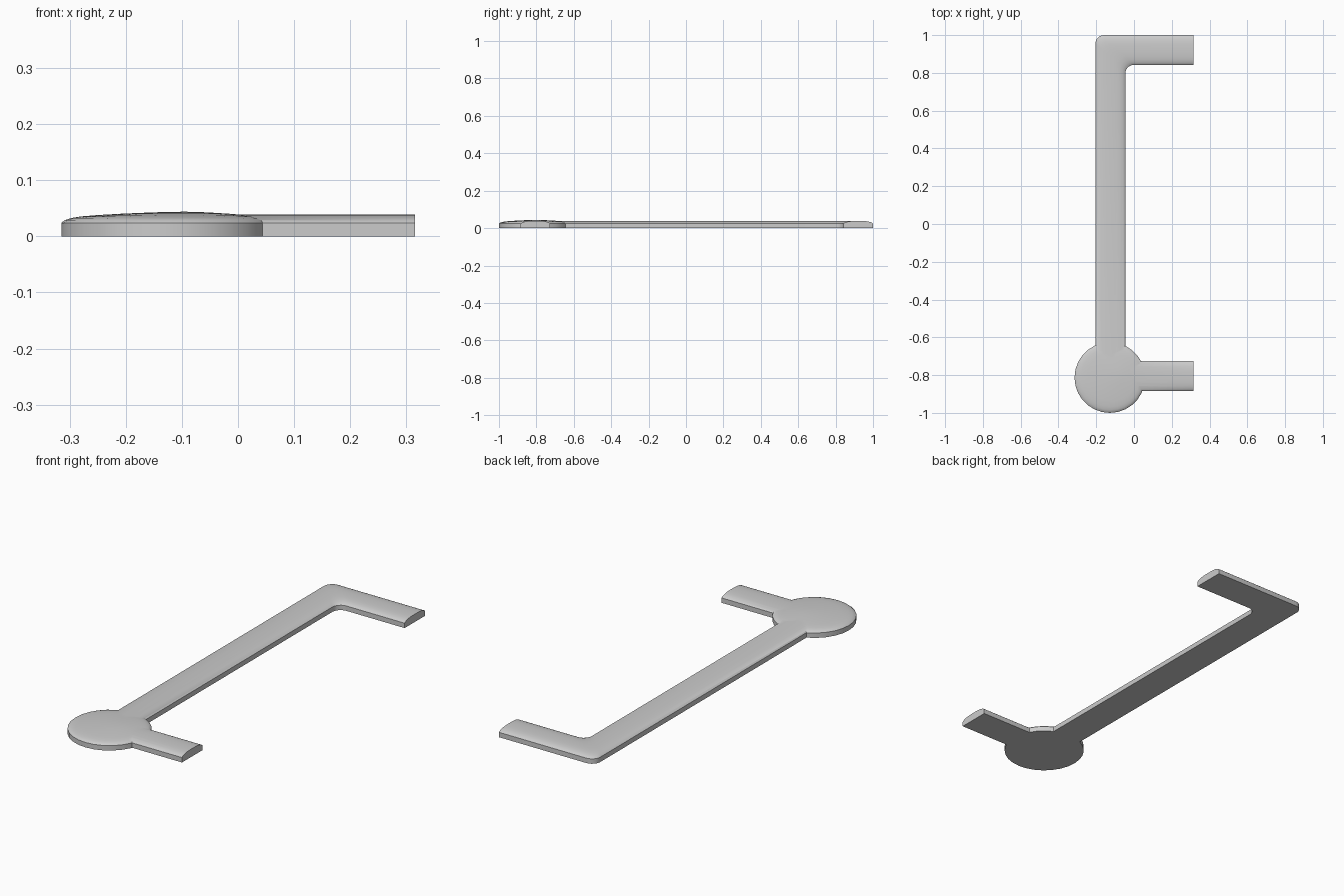
import bpy, bmesh, math

if "Cube" in bpy.data.objects:
    bpy.data.objects.remove(bpy.data.objects["Cube"])

HALF = 0.079
# cross-section: (offset across the strip, height), right half mirrored to the left
SIDE = [(1.0, 0.0), (1.0, 0.024), (0.93, 0.0285), (0.82, 0.0325),
        (0.65, 0.0358), (0.42, 0.0377), (0.2, 0.0384)]
SECTION = ([(d * HALF, z) for d, z in SIDE] + [(0, 0.0386)]
           + [(-d * HALF, z) for d, z in reversed(SIDE)])


def make_object(name, rings, closed_tip=None):
    """Skin equal-length closed rings; cap both ends or close to a tip point."""
    bm = bmesh.new()
    loops = [[bm.verts.new(p) for p in ring] for ring in rings]
    n = len(loops[0])
    for a, b in zip(loops, loops[1:]):
        for i in range(n):
            j = (i + 1) % n
            bm.faces.new((a[i], a[j], b[j], b[i]))
    bm.faces.new(loops[0])
    if closed_tip:
        tip = bm.verts.new(closed_tip)
        for i in range(n):
            bm.faces.new((loops[-1][i], loops[-1][(i + 1) % n], tip))
    else:
        bm.faces.new(loops[-1])
    bmesh.ops.recalc_face_normals(bm, faces=bm.faces)
    mesh = bpy.data.meshes.new(name)
    bm.to_mesh(mesh)
    bm.free()
    obj = bpy.data.objects.new(name, mesh)
    bpy.context.collection.objects.link(obj)
    return obj


# long bar with rounded elbow: every lane turns with the same fillet radius
def bar_lane(d):
    x, y, r = -0.125 - d, 0.921 + d, 0.045
    arc = [(x + r - r * math.cos(t), y - r + r * math.sin(t))
           for t in (k * math.pi / 12 for k in range(7))]
    return [(x, -0.79)] + arc + [(0.315, y)]


lanes = [[(x, y, z) for x, y in bar_lane(d)] for d, z in SECTION]
bar = make_object("bent_bar", [list(ring) for ring in zip(*lanes)])

# short side arm
arm = make_object("short_arm", [[(x, -0.805 + d, z) for d, z in SECTION]
                                for x in (-0.11, 0.315)])

# domed disc, its crown leaning slightly toward the bar junction
CX, CY, R, SEG = -0.128, -0.813, 0.187, 28
TIP = (-0.095, -0.80, 0.044)
rings = []
for f, z in [(1, 0), (1, 0.024), (0.97, 0.029), (0.92, 0.0325), (0.84, 0.0355),
             (0.7, 0.038), (0.5, 0.0405), (0.25, 0.0428)]:
    cx, cy = TIP[0] + (CX - TIP[0]) * f, TIP[1] + (CY - TIP[1]) * f
    rings.append([(cx + R * f * math.cos(2 * math.pi * i / SEG),
                   cy + R * f * math.sin(2 * math.pi * i / SEG), z)
                  for i in range(SEG)])
disc = make_object("round_handle", rings, TIP)

# merge into one solid
bpy.ops.object.select_all(action='DESELECT')
bpy.context.view_layer.objects.active = disc
disc.select_set(True)
for part in (bar, arm):
    mod = disc.modifiers.new("union", 'BOOLEAN')
    mod.operation = 'UNION'
    mod.solver = 'EXACT'
    mod.object = part
    bpy.ops.object.modifier_apply(modifier=mod.name)
    bpy.data.objects.remove(part)
bpy.ops.object.shade_smooth_by_angle(angle=math.radians(35))
